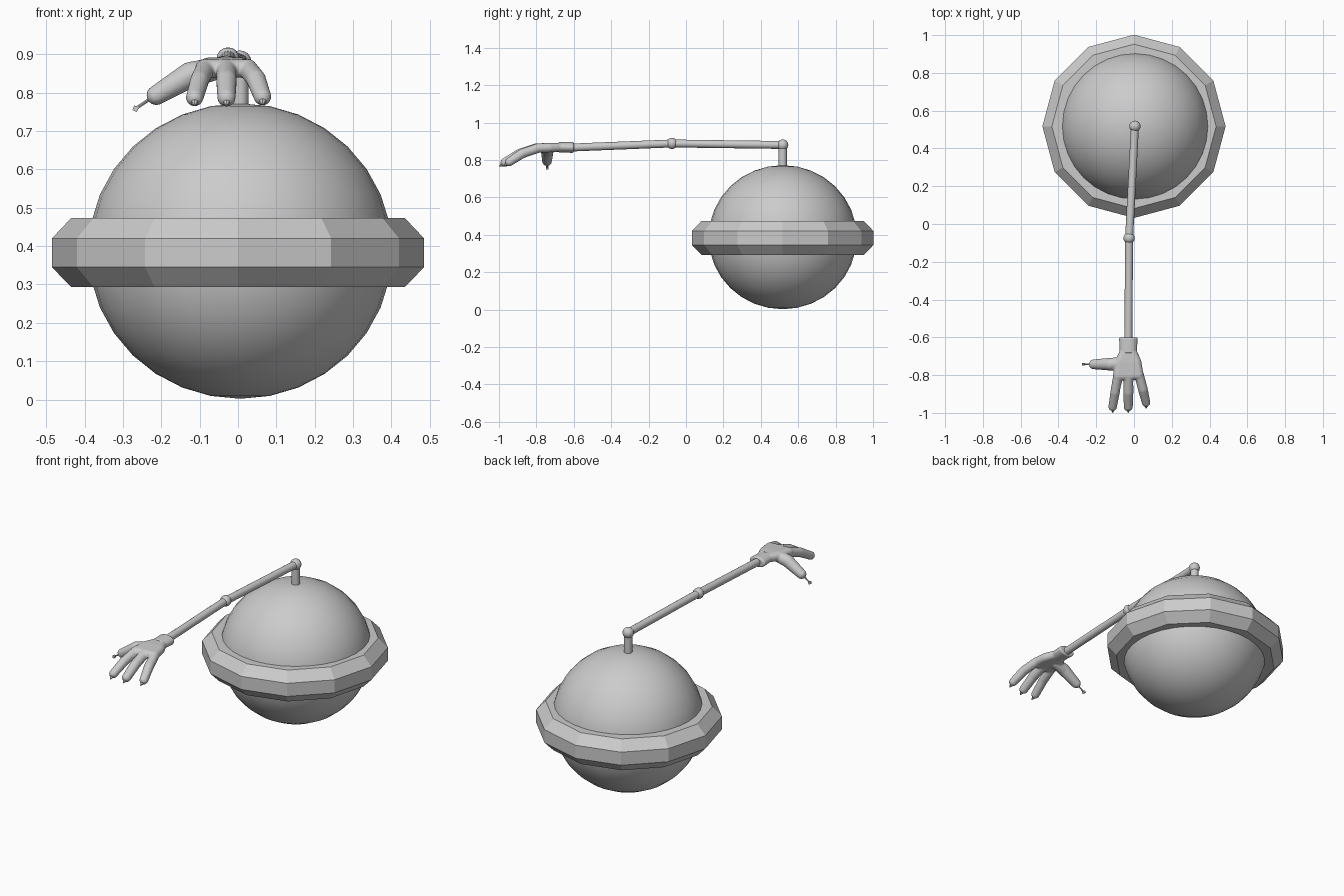
import bpy, bmesh, math
from mathutils import Vector, Matrix

cube = bpy.data.objects.get("Cube")
if cube:
    bpy.data.objects.remove(cube, do_unlink=True)

grey = bpy.data.materials.new("plain grey")
grey.use_nodes = True
grey.diffuse_color = (0.6, 0.6, 0.6, 1)
grey.node_tree.nodes["Principled BSDF"].inputs["Base Color"].default_value = (0.6, 0.6, 0.6, 1)


def make(name, bm, smooth=True):
    bmesh.ops.recalc_face_normals(bm, faces=bm.faces)
    for f in bm.faces:
        f.smooth = smooth
    mesh = bpy.data.meshes.new(name)
    bm.to_mesh(mesh)
    bm.free()
    mesh.materials.append(grey)
    ob = bpy.data.objects.new(name, mesh)
    bpy.context.collection.objects.link(ob)
    return ob


def sharpen(ob, angle=35):
    bpy.ops.object.select_all(action='DESELECT')
    ob.select_set(True)
    bpy.context.view_layer.objects.active = ob
    bpy.ops.object.shade_smooth_by_angle(angle=math.radians(angle))


def ball(name, centre, radii, segments=16, rings=8):
    bm = bmesh.new()
    bmesh.ops.create_uvsphere(bm, u_segments=segments, v_segments=rings, radius=1,
                              matrix=Matrix.Translation(centre) @ Matrix.Diagonal((*radii, 1)))
    return make(name, bm)


def rod(name, a, b, r1, r2, sides=16, flatten=1):
    a, b = Vector(a), Vector(b)
    d = b - a
    turn = d.to_track_quat('Z', 'Y').to_matrix().to_4x4()
    bm = bmesh.new()
    bmesh.ops.create_cone(bm, cap_ends=True, segments=sides, radius1=r1, radius2=r2, depth=d.length,
                          matrix=Matrix.Translation((a + b) / 2) @ turn @ Matrix.Diagonal((1, flatten, 1, 1)))
    ob = make(name, bm)
    sharpen(ob)
    return ob


def add_hull(target, balls):
    """Add the convex hull of several balls (x, y, z, radius) to the target mesh."""
    bm = bmesh.new()
    for x, y, z, r in balls:
        bmesh.ops.create_icosphere(bm, subdivisions=3, radius=r, matrix=Matrix.Translation((x, y, z)))
    res = bmesh.ops.convex_hull(bm, input=bm.verts)
    loose = {e for e in res["geom_interior"] + res["geom_unused"] if isinstance(e, bmesh.types.BMVert)}
    bmesh.ops.delete(bm, geom=list(loose), context='VERTS')
    bmesh.ops.recalc_face_normals(bm, faces=bm.faces)
    temp = bpy.data.meshes.new("temp")
    bm.to_mesh(temp)
    bm.free()
    target.from_mesh(temp)
    bpy.data.meshes.remove(temp)


# Globe
BY = 0.517
ball("globe", (0.006, BY, 0.387), (0.396, 0.396, 0.385), 32, 16)

# Twelve-sided belt with chamfered rims
profile = [(0.37, 0.293), (0.435, 0.293), (0.485, 0.345), (0.485, 0.42), (0.435, 0.473), (0.37, 0.473)]
bm = bmesh.new()
loops = []
for i in range(12):
    a = math.tau * i / 12
    loops.append([bm.verts.new((r * math.cos(a), BY + r * math.sin(a), z)) for r, z in profile])
for i in range(12):
    p, q = loops[i], loops[(i + 1) % 12]
    for k in range(len(profile)):
        n = (k + 1) % len(profile)
        bm.faces.new((p[k], q[k], q[n], p[n]))
make("belt", bm, smooth=False)

# Post and jointed arm
shoulder, elbow, wrist = (0.005, BY, 0.88), (-0.026, -0.075, 0.888), (-0.03, -0.62, 0.866)
rod("post", (0.005, BY, 0.74), shoulder, 0.022, 0.022)
ball("shoulder_joint", shoulder, (0.03,) * 3)
rod("upper_arm", shoulder, elbow, 0.021, 0.021)
ball("elbow_joint", elbow, (0.03,) * 3)
rod("forearm", elbow, wrist, 0.021, 0.021)

# Glove cuff
cuff = rod("cuff", (-0.03, -0.6, 0.867), (-0.03, -0.685, 0.868), 0.049, 0.045, 24, 0.6)
bev = cuff.modifiers.new("round rim", 'BEVEL')
bev.width = 0.008
bev.segments = 3
bev.limit_method = 'ANGLE'

# Hand: palm, three fingers and a thumb fused together
hand = bmesh.new()
add_hull(hand, [(-0.05, -0.67, 0.868, 0.023), (-0.01, -0.67, 0.868, 0.023),
                (-0.075, -0.73, 0.866, 0.026), (0.014, -0.73, 0.866, 0.025),
                (-0.088, -0.805, 0.863, 0.024), (0.027, -0.80, 0.863, 0.024)])
digits = {
    "right_finger": [(-0.085, -0.80, 0.863, 0.025), (-0.1, -0.89, 0.832, 0.025), (-0.113, -0.968, 0.787, 0.023)],
    "middle_finger": [(-0.03, -0.80, 0.863, 0.026), (-0.03, -0.89, 0.832, 0.027), (-0.03, -0.968, 0.787, 0.024)],
    "left_finger": [(0.025, -0.79, 0.863, 0.025), (0.047, -0.875, 0.835, 0.026), (0.064, -0.945, 0.789, 0.023)],
    "thumb": [(-0.06, -0.735, 0.862, 0.03), (-0.125, -0.742, 0.846, 0.034), (-0.213, -0.743, 0.793, 0.026)],
}
for chain in digits.values():
    for pair in zip(chain, chain[1:]):
        add_hull(hand, pair)
glove = make("hand", hand)
remesh = glove.modifiers.new("fuse", 'REMESH')
remesh.mode = 'VOXEL'
remesh.voxel_size = 0.005
remesh.use_smooth_shade = True
soft = glove.modifiers.new("soften", 'SMOOTH')
soft.factor = 0.5
soft.iterations = 4

# Small points at the fingertips
for name, chain in digits.items():
    if name != "thumb":
        tip = Vector(chain[-1][:3])
        rod(name + "_point", tip + Vector((0, -0.012, -0.01)), tip + Vector((0, -0.031, -0.02)), 0.012, 0.002, 6)

# Thin pin on the thumb, ending in a small cube
end = Vector((-0.267, -0.742, 0.758))
rod("thumb_pin", (-0.22, -0.743, 0.79), end, 0.004, 0.004, 8)
bm = bmesh.new()
bmesh.ops.create_cube(bm, size=0.013, matrix=Matrix.Translation(end) @ Matrix.Rotation(0.4, 4, 'Y'))
make("pin_head", bm, smooth=False)
